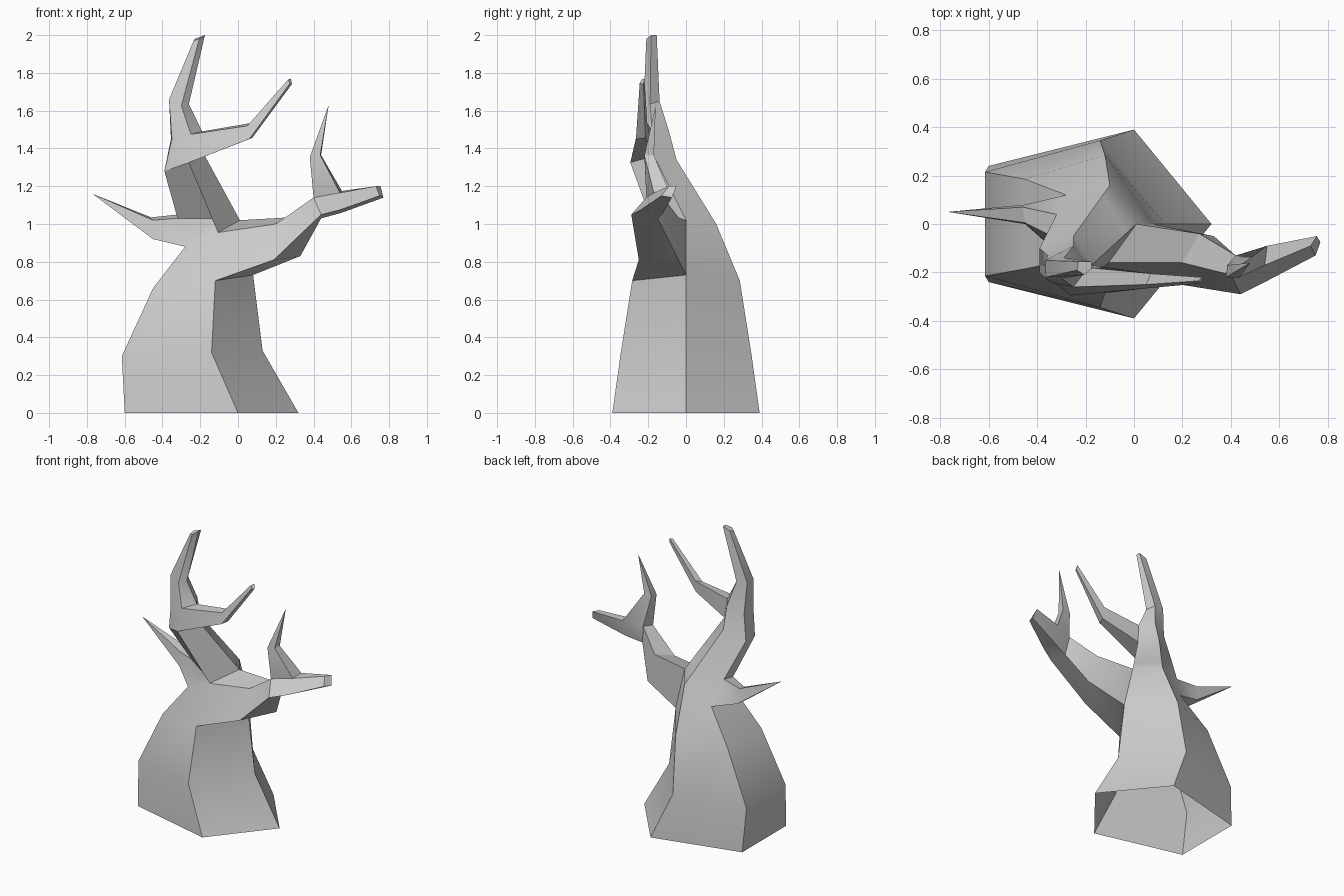
import bpy, bmesh
from mathutils import Vector

if "Cube" in bpy.data.objects:
    bpy.data.objects.remove(bpy.data.objects["Cube"])

bm = bmesh.new()


def ring(*pts):
    return [bm.verts.new(p) for p in pts]


def loft(rings, holes=(), cap=True):
    """Skin successive rings; holes = (row, side) quads left open for branches."""
    for r in range(len(rings) - 1):
        a, b = rings[r], rings[r + 1]
        n = len(a)
        for i in range(n):
            if (r, i) in holes:
                continue
            j = (i + 1) % n
            if len(b) == 1:
                bm.faces.new((a[i], a[j], b[0]))
            else:
                bm.faces.new((a[i], a[j], b[j], b[i]))
    if cap and len(rings[-1]) > 2:
        bm.faces.new(rings[-1])


def socket(rings, row, i):
    """The open quad in a loft that a branch grows from."""
    j = (i + 1) % len(rings[row])
    a, b = rings[row], rings[row + 1]
    return [a[i], a[j], b[j], b[i]]


def base_ring(left, side, right):
    """Five-sided ring, symmetric front to back."""
    flip = lambda p: (p[0], -p[1], p[2])
    return ring(flip(left), flip(side), right, side, left)


# trunk: open bottom, order is front-left, front, right, back, back-left
trunk = [
    base_ring((-.60, .24, 0), (0, .39, 0), (.32, 0, 0)),
    base_ring((-.615, .215, .3), (-.14, .345, .32), (.13, 0, .33)),
    base_ring((-.45, .185, .66), (-.12, .285, .70), (.08, 0, .73)),
    ring((-.28, -.15, .88), (-.105, -.16, .955), (.01, 0, 1.02), (-.1, .16, 1.0), (-.28, .12, .88)),
]
neck = ring((-.39, -.2, 1.28), (-.26, -.295, 1.325), (-.175, -.17, 1.36), (-.25, -.05, 1.34), (-.39, -.1, 1.28))
mid = [a.co.lerp(b.co, .2) for a, b in zip(trunk[3], neck)]
mid[0] = Vector((-.32, -.06, 1.03))
mid[4] = Vector((-.32, .04, 1.05))
trunk += [
    ring(*mid),
    neck,
    ring((-.35, -.24, 1.45), (-.25, -.26, 1.475), (-.19, -.18, 1.49), (-.25, -.09, 1.49), (-.355, -.13, 1.45)),
    ring((-.365, -.22, 1.66), (-.3, -.225, 1.625), (-.26, -.19, 1.635), (-.29, -.14, 1.65), (-.365, -.15, 1.66)),
    ring((-.235, -.19, 1.97), (-.205, -.21, 1.98), (-.175, -.185, 2), (-.175, -.155, 2), (-.23, -.155, 1.98)),
]
loft(trunk, holes={(2, 1), (3, 4), (5, 1)})

# big right branch
big = [
    socket(trunk, 2, 1),
    ring((.19, -.25, .81), (.33, -.05, .83), (.27, -.04, 1.035), (.2, -.16, 1.0)),
    ring((.44, -.29, 1.05), (.44, -.15, 1.03), (.42, -.13, 1.155), (.4, -.21, 1.14)),
    ring((.54, -.24, 1.075), (.55, -.12, 1.06), (.55, -.09, 1.175), (.54, -.17, 1.165)),
    ring((.75, -.13, 1.15), (.77, -.075, 1.14), (.755, -.05, 1.2), (.73, -.09, 1.2)),
]
loft(big, holes={(2, 2)})

# upright twig on the big branch
loft([
    socket(big, 2, 2),
    ring((.385, -.17, 1.36), (.38, -.22, 1.355), (.435, -.22, 1.365), (.44, -.17, 1.365)),
    ring((.48, -.16, 1.63)),
])

# upper right branch
loft([
    socket(trunk, 5, 1),
    ring((.06, -.265, 1.45), (.075, -.215, 1.455), (.07, -.205, 1.535), (.05, -.25, 1.52)),
    ring((.275, -.245, 1.745), (.285, -.225, 1.74), (.28, -.22, 1.77), (.265, -.235, 1.765)),
])

# left spike
loft([
    socket(trunk, 3, 4),
    ring((-.45, .08, .93), (-.45, 0, .92), (-.45, .005, 1.02), (-.46, .07, 1.035)),
    ring((-.77, .05, 1.16)),
])

mesh = bpy.data.meshes.new("bare_tree")
bm.to_mesh(mesh)
bm.free()
tree = bpy.data.objects.new("bare_tree", mesh)
bpy.context.collection.objects.link(tree)
bpy.context.view_layer.objects.active = tree
tree.select_set(True)
bpy.ops.object.shade_smooth_by_angle(angle=0.52)
